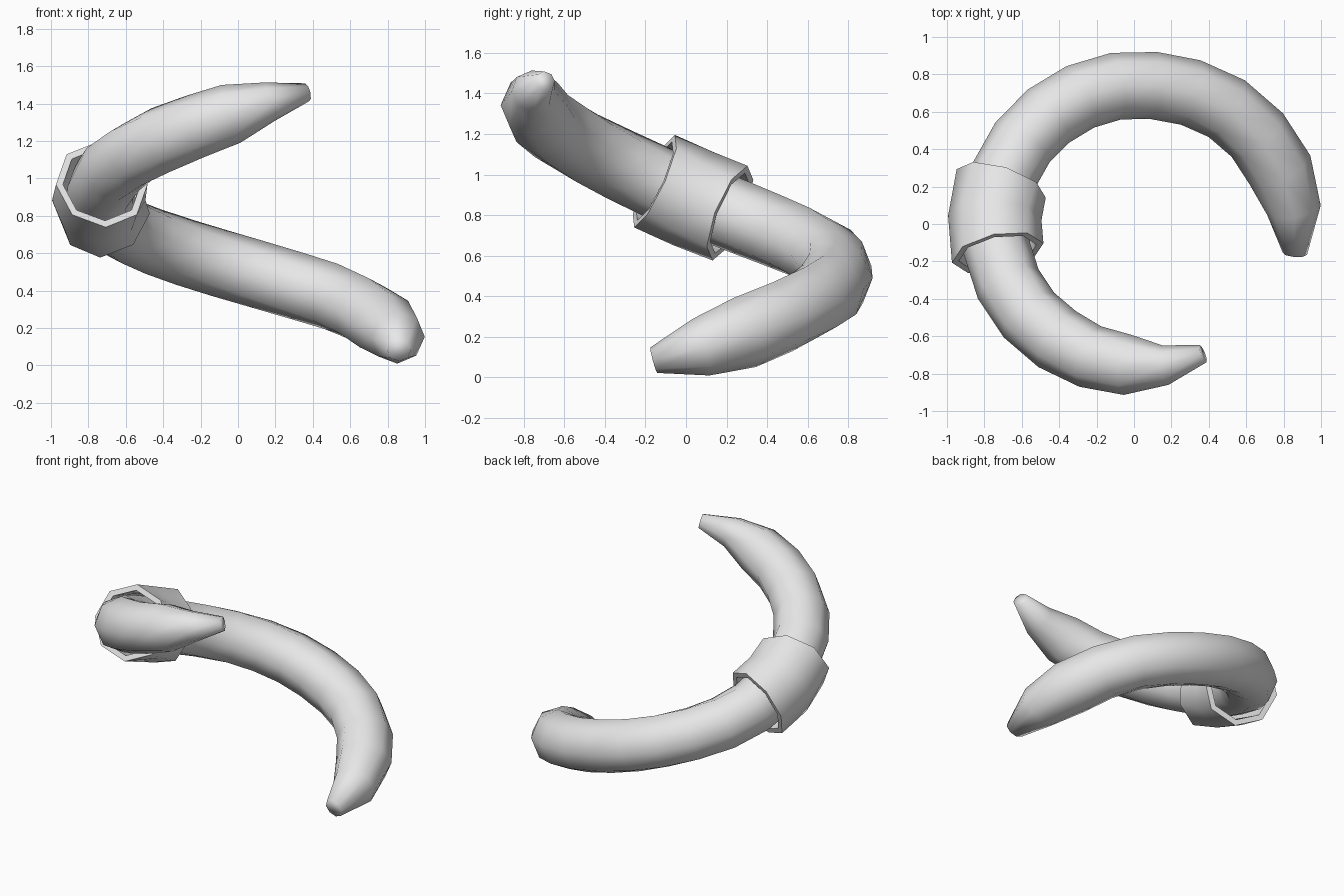
import bpy
import bmesh
import math
from mathutils import Vector

cube = bpy.data.objects.get("Cube")
if cube:
    bpy.data.objects.remove(cube, do_unlink=True)

SIDES = 8

# Coil path keys: angle in degrees, coil radius, tube radius, height
KEYS = [
    (-10.5, .875, .065, .085), (4, .86, .143, .145), (18, .835, .18, .21),
    (46, .8, .18, .35), (76, .75, .18, .465), (122, .735, .18, .64),
    (150, .74, .18, .745), (177, .745, .18, .88), (213, .745, .18, 1.09),
    (237, .74, .18, 1.21), (267, .753, .163, 1.345),
    (282.5, .773, .107, 1.41), (298, .785, .05, 1.46),
]
START, END = KEYS[0][0], KEYS[-1][0]


def sample(angle):
    """Interpolated centre point and tube radius at an angle on the coil."""
    for a, b in zip(KEYS, KEYS[1:]):
        if angle <= b[0]:
            break
    t = (angle - a[0]) / (b[0] - a[0])
    coil, tube, height = (p + (q - p) * t for p, q in zip(a[1:], b[1:]))
    rad = math.radians(angle)
    return Vector((coil * math.cos(rad), coil * math.sin(rad), height)), tube


def ring(bm, angle, radius=None):
    """Add an octagon of vertices square to the coil path."""
    centre, tube = sample(angle)
    radius = radius or tube
    step = 5
    tangent = (sample(min(angle + step, END))[0]
               - sample(max(angle - step, START))[0]).normalized()
    out = Vector((centre.x, centre.y, 0))
    out = (out - tangent * out.dot(tangent)).normalized()
    up = out.cross(tangent)
    verts = []
    for i in range(SIDES):
        a = math.tau * i / SIDES
        verts.append(bm.verts.new(
            centre + (out * math.cos(a) + up * math.sin(a)) * radius))
    return verts


def bridge(bm, a, b):
    for i in range(SIDES):
        j = (i + 1) % SIDES
        bm.faces.new((a[i], a[j], b[j], b[i]))


def finish(bm, name, smooth_angle):
    bmesh.ops.recalc_face_normals(bm, faces=bm.faces)
    mesh = bpy.data.meshes.new(name)
    bm.to_mesh(mesh)
    bm.free()
    mesh.materials.append(grey)
    obj = bpy.data.objects.new(name, mesh)
    bpy.context.collection.objects.link(obj)
    bpy.ops.object.select_all(action='DESELECT')
    obj.select_set(True)
    bpy.context.view_layer.objects.active = obj
    bpy.ops.object.shade_smooth_by_angle(angle=math.radians(smooth_angle))


grey = bpy.data.materials.new("plain grey")
grey.use_nodes = True
colour = (.8, .8, .8, 1)
grey.diffuse_color = colour
grey.node_tree.nodes["Principled BSDF"].inputs["Base Color"].default_value = colour

# Coiled tube with tapered, capped tips
bm = bmesh.new()
segments = 20
rings = [ring(bm, START + (END - START) * i / segments)
         for i in range(segments + 1)]
for a, b in zip(rings, rings[1:]):
    bridge(bm, a, b)
bm.faces.new(rings[0])
bm.faces.new(rings[-1])
finish(bm, "coiled_tube", 120)

# Hollow sleeve around the middle of the coil
bm = bmesh.new()
stations = (163, 177.5, 192)
loops = [ring(bm, a, .25) for a in stations]
loops += [ring(bm, a, .212) for a in reversed(stations)]
for a, b in zip(loops, loops[1:] + loops[:1]):
    bridge(bm, a, b)
finish(bm, "sleeve", 60)
